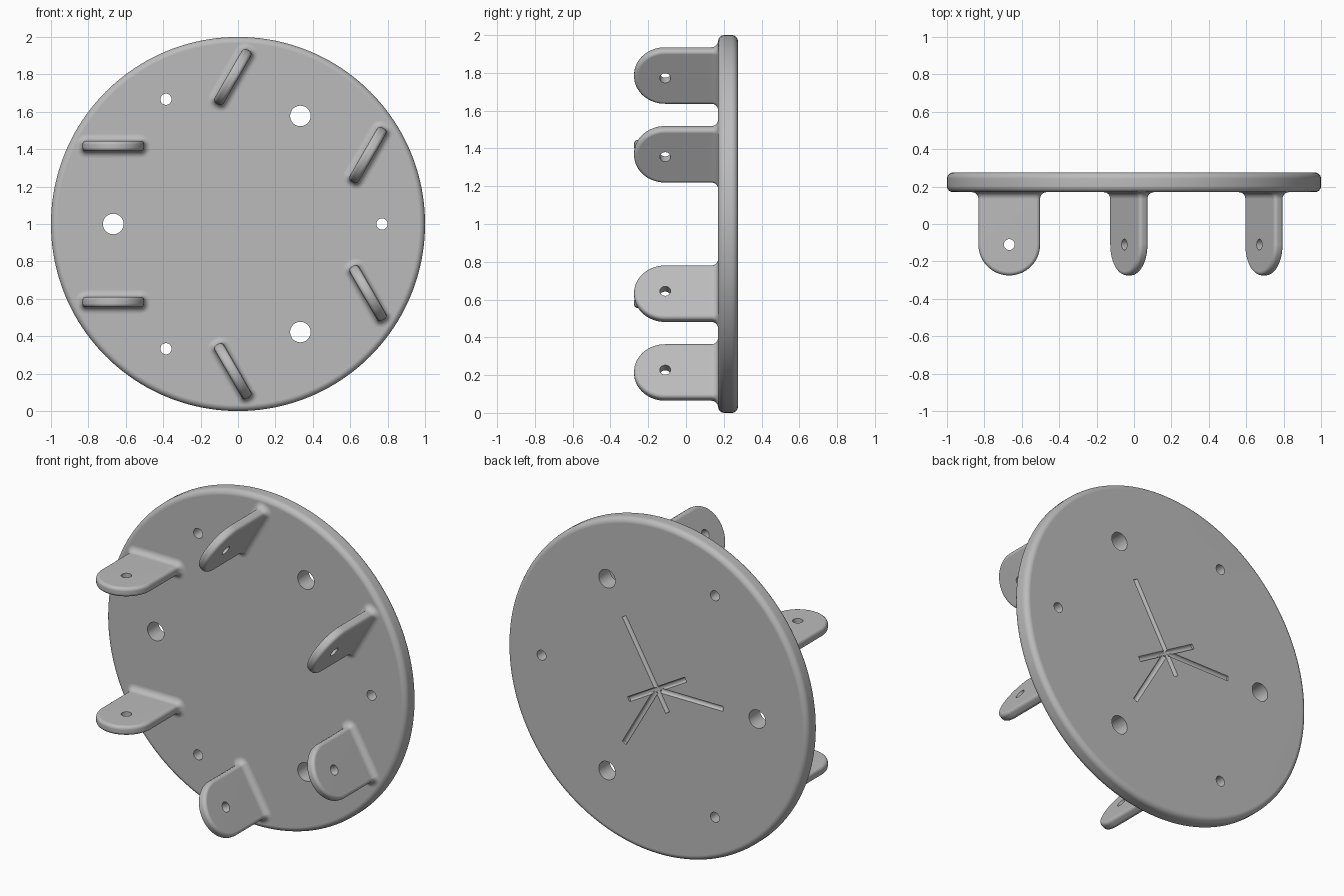
import bpy, bmesh, math
from mathutils import Matrix, Vector

cube = bpy.data.objects.get("Cube")
if cube:
    bpy.data.objects.remove(cube, do_unlink=True)

BACK, FACE, TIP = 0.275, 0.17, -0.275      # y of disc back, disc front, lug tips
RIM = 0.033                                # disc edge rounding
HALF_W, HALF_T = 0.165, 0.028              # lug half width and half thickness
FILLET = 0.035
PIN_Y = TIP + HALF_W                       # lug pin hole
CENTRE = Vector((0, 0, 1))

grey = bpy.data.materials.new("plain grey")
grey.use_nodes = True
colour = (0.5, 0.5, 0.5, 1)
grey.diffuse_color = colour
grey.node_tree.nodes["Principled BSDF"].inputs["Base Color"].default_value = colour


def make(name, bm):
    bmesh.ops.recalc_face_normals(bm, faces=bm.faces)
    mesh = bpy.data.meshes.new(name)
    bm.to_mesh(mesh)
    bm.free()
    mesh.materials.append(grey)
    ob = bpy.data.objects.new(name, mesh)
    bpy.context.collection.objects.link(ob)
    return ob


def rod(bm, a, b, radius, segments=32):
    """Cylinder between two points."""
    a, b = Vector(a), Vector(b)
    turn = (b - a).to_track_quat('Z', 'Y').to_matrix().to_4x4()
    bmesh.ops.create_cone(bm, cap_ends=True, segments=segments, radius1=radius,
                          radius2=radius, depth=(b - a).length,
                          matrix=Matrix.Translation((a + b) / 2) @ turn)


def polar(r, degrees, y):
    t = math.radians(degrees)
    return CENTRE + Vector((r * math.cos(t), y, r * math.sin(t)))


def activate(ob):
    bpy.ops.object.select_all(action='DESELECT')
    ob.select_set(True)
    bpy.context.view_layer.objects.active = ob


def bevel(ob, width):
    m = ob.modifiers.new("round edges", 'BEVEL')
    m.width, m.segments = width, 6
    m.limit_method, m.angle_limit = 'ANGLE', math.radians(40)


def cut(ob, cutter):
    m = ob.modifiers.new("cut", 'BOOLEAN')
    m.operation, m.solver, m.object = 'DIFFERENCE', 'EXACT', cutter


def finish(ob, cutters=()):
    """Apply the modifiers, drop the cutters and smooth the shading."""
    activate(ob)
    bpy.ops.object.convert(target='MESH')
    for c in cutters:
        bpy.data.objects.remove(c, do_unlink=True)
    bpy.ops.object.shade_smooth_by_angle(angle=math.radians(35))
    m = ob.modifiers.new("even normals", 'WEIGHTED_NORMAL')
    m.keep_sharp = True


# Round plate
bm = bmesh.new()
rod(bm, CENTRE + Vector((0, FACE, 0)), CENTRE + Vector((0, BACK, 0)), 1, 160)
plate = make("round_plate", bm)
bevel(plate, RIM)

# Through holes: three large, three small
bm = bmesh.new()
for k in range(3):
    for radius, r, start in ((0.055, 0.667, 180), (0.03, 0.77, 0)):
        angle = start + 120 * k
        rod(bm, polar(r, angle, 0), polar(r, angle, 0.5), radius)
holes = make("hole_cutter", bm)
cut(plate, holes)

# Round-bottomed grooves on the back: start radius, end radius, direction
cutters = [holes]
for inner, outer, angle in ((-0.14, 0.44, 60), (0.02, 0.44, 180),
                            (0.02, 0.44, 300), (-0.22, 0.22, 150)):
    bm = bmesh.new()
    a, b = polar(inner, angle, BACK), polar(outer, angle, BACK)
    rod(bm, a, b, 0.015, 16)
    groove = make("groove_cutter", bm)
    cut(plate, groove)
    cutters.append(groove)
for c in cutters:
    c.hide_render = True
finish(plate, cutters)


# Lug: round-ended tab with a pin hole
def lug_body(name):
    bm = bmesh.new()
    outline = [(-HALF_W, FACE + 0.04)]
    for i in range(33):
        t = math.pi * (1 + i / 32)
        outline.append((HALF_W * math.cos(t), PIN_Y + HALF_W * math.sin(t)))
    outline.append((HALF_W, FACE + 0.04))
    face = bm.faces.new([bm.verts.new((x, y, -HALF_T)) for x, y in outline])
    side = bmesh.ops.extrude_face_region(bm, geom=[face])["geom"]
    bmesh.ops.translate(bm, vec=(0, 0, 2 * HALF_T),
                        verts=[v for v in side if isinstance(v, bmesh.types.BMVert)])
    ob = make(name, bm)
    # the two straight side corners and the round end share one rounding
    bevel(ob, 0.02)
    bm = bmesh.new()
    rod(bm, (0, PIN_Y, -0.2), (0, PIN_Y, 0.2), 0.029)
    pin = make("pin_cutter", bm)
    pin.hide_render = True
    cut(ob, pin)
    finish(ob, [pin])
    return ob


# Flared skirt where a lug meets the plate
def lug_fillet(name):
    bm = bmesh.new()
    rings = []
    for i in range(9):
        t = math.pi / 2 * i / 8
        grow = FILLET * (1 - math.sin(t))
        y = FACE - FILLET * (1 - math.cos(t))
        corner = 0.02 + grow
        ring = []
        for q in range(4):
            sx, sz = ((1, 1), (-1, 1), (-1, -1), (1, -1))[q]
            for j in range(7):
                a = math.pi / 2 * (q + j / 6)
                ring.append(bm.verts.new((
                    sx * (HALF_W + grow - corner) + corner * math.cos(a), y,
                    sz * (HALF_T + grow - corner) + corner * math.sin(a))))
        rings.append(ring)
    for lower, upper in zip(rings, rings[1:]):
        for j in range(len(lower)):
            k = (j + 1) % len(lower)
            bm.faces.new((lower[j], lower[k], upper[k], upper[j]))
    ob = make(name, bm)
    # point the open skirt's faces outwards
    if sum(p.normal.dot(p.center - Vector((0, FACE, 0))) for p in ob.data.polygons) < 0:
        ob.data.flip_normals()
    finish(ob)
    return ob


# Three pairs of lugs around the plate
parts = [lug_body("lug"), lug_fillet("lug_fillet")]
for k in range(3):
    turn = Matrix.Rotation(math.radians(120 * k), 4, 'Y')
    for side in (-1, 1):
        place = (Matrix.Translation(CENTRE) @ turn
                 @ Matrix.Translation((-0.667, 0, side * 0.417)))
        for part in parts:
            copy = part.copy()
            copy.name = f"{part.name}_{k + 1}_{'upper' if side > 0 else 'lower'}"
            bpy.context.collection.objects.link(copy)
            copy.matrix_world = place
for part in parts:
    bpy.data.objects.remove(part, do_unlink=True)
